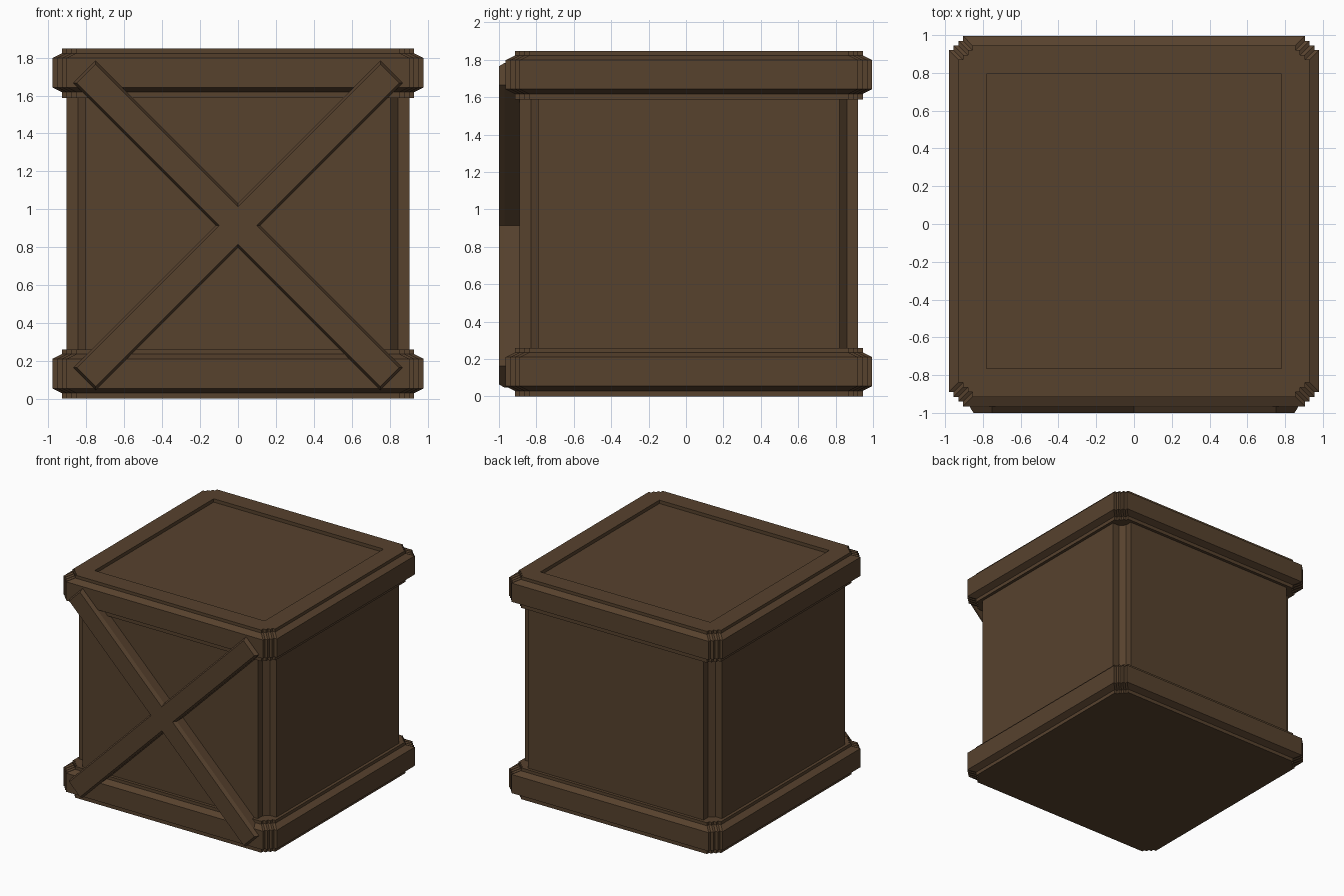
import bpy, bmesh, math

cube = bpy.data.objects.get("Cube")
if cube:
    bpy.data.objects.remove(cube, do_unlink=True)

CENTRE_Y = 0.015

brown = bpy.data.materials.new("dark brown wood")
brown.use_nodes = True
colour = (0.095, 0.054, 0.027, 1)
brown.diffuse_color = colour
bsdf = brown.node_tree.nodes["Principled BSDF"]
bsdf.inputs["Base Color"].default_value = colour
bsdf.inputs["Roughness"].default_value = 0.9


def loft(name, rings):
    """Join matching rings of points and close both ends."""
    bm = bmesh.new()
    loops = [[bm.verts.new(p) for p in ring] for ring in rings]
    for a, b in zip(loops, loops[1:]):
        for i in range(len(a)):
            j = (i + 1) % len(a)
            bm.faces.new((a[i], a[j], b[j], b[i]))
    bm.faces.new(loops[0])
    bm.faces.new(loops[-1])
    bmesh.ops.remove_doubles(bm, verts=bm.verts, dist=0.0001)
    bmesh.ops.recalc_face_normals(bm, faces=bm.faces)
    mesh = bpy.data.meshes.new(name)
    bm.to_mesh(mesh)
    bm.free()
    mesh.materials.append(brown)
    obj = bpy.data.objects.new(name, mesh)
    bpy.context.collection.objects.link(obj)
    return obj


def four_corners(corner, z):
    """Repeat one corner outline round the four corners of a square."""
    ring = []
    for k in range(4):
        c, s = round(math.cos(k * math.pi / 2)), round(math.sin(k * math.pi / 2))
        ring += [(c * x - s * y, s * x + c * y + CENTRE_Y, z) for x, y in corner]
    return ring


def stepped(h, z, s=0.025):
    """Square ring with small stair-stepped corners."""
    a, b, c = h - s, h - 2 * s, h - 3 * s
    return four_corners([(h, c), (a, c), (a, b), (b, b), (b, a), (c, a), (c, h)], z)


# Box body with notched corners, each with a chamfered inner edge
R, N, M = 0.905, 0.805, 0.845
notch = [(R, N), (M, N), (N, M), (N, R)]
loft("crate_body", [four_corners(notch, z) for z in (0.1, 1.75)])

# Bottom and top rims: a wide band between two narrower lips
LIP, BAND = 0.93, 0.98
rim = [(LIP, 0), (LIP, 0.03), (BAND, 0.055), (BAND, 0.21), (LIP, 0.235), (LIP, 0.26)]
loft("bottom_rim", [stepped(h, z) for h, z in rim])

# The top rim continues inward into the sunken lid panel
top = [stepped(h, z + 1.588) for h, z in rim]
top += [stepped(0.78, z, 0) for z in (1.848, 1.82)]
loft("top_rim", top)


def cross(y, w, l):
    """Diagonal cross outline with arm half width w and half length l."""
    ring = []
    for k in range(4):
        t = math.pi / 4 + k * math.pi / 2
        c, s = math.cos(t), math.sin(t)
        for u, v in ((l, -w), (l, w), (w, w)):
            ring.append((c * u - s * v, y, 0.915 + s * u + c * v))
    return ring


# Front diagonal brace with a chamfered edge
loft("front_cross_brace", [cross(-0.87, 0.083, 1.145), cross(-0.97, 0.083, 1.145),
                           cross(-1.0, 0.070, 1.132)])
